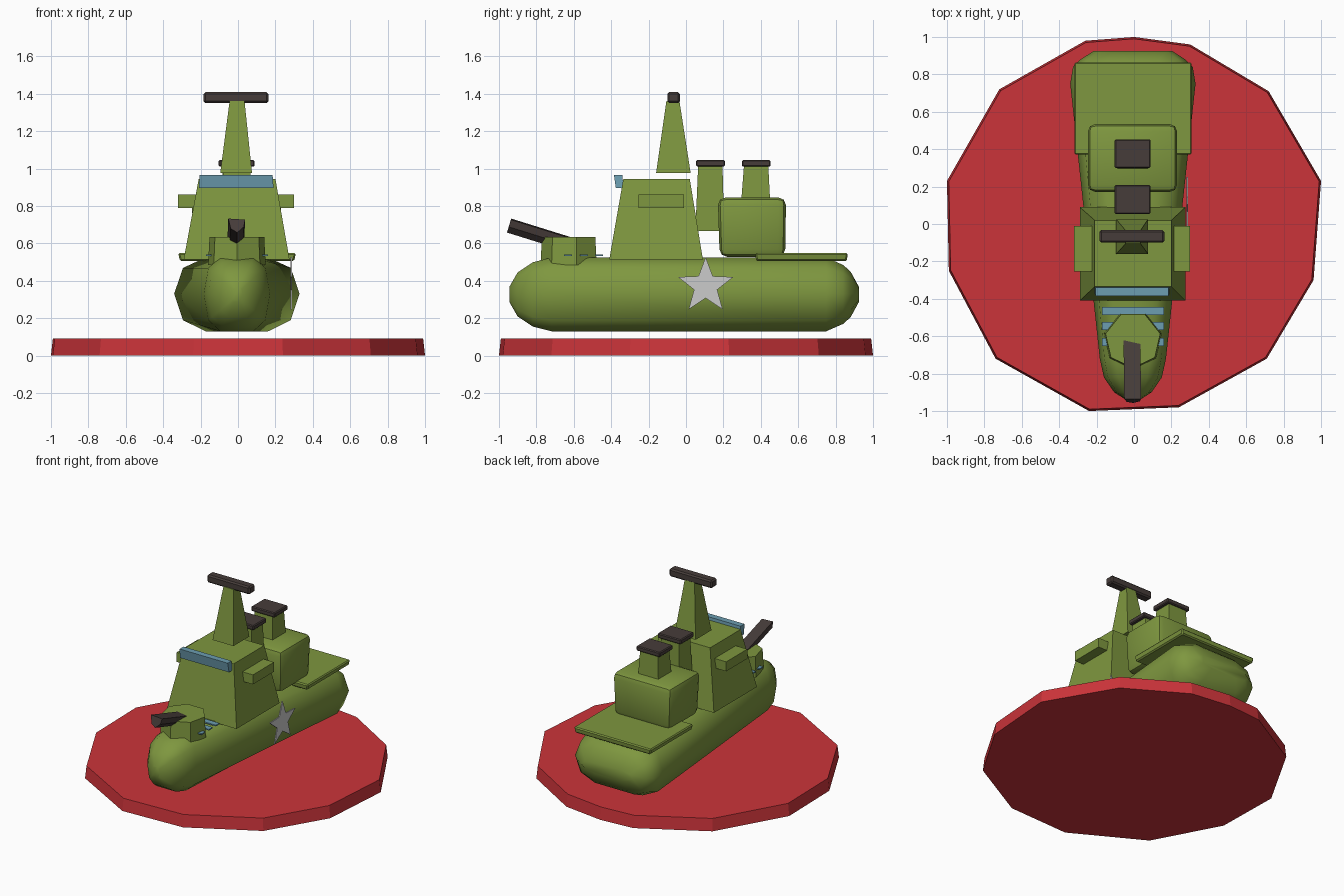
import bpy, bmesh, math
from mathutils import Vector

cube = bpy.data.objects.get("Cube")
if cube:
    bpy.data.objects.remove(cube, do_unlink=True)


def material(name, rgb):
    m = bpy.data.materials.new(name)
    m.use_nodes = True
    m.diffuse_color = (*rgb, 1)
    bsdf = next(n for n in m.node_tree.nodes if n.type == 'BSDF_PRINCIPLED')
    bsdf.inputs["Base Color"].default_value = (*rgb, 1)
    return m


GREEN = material("olive_green", (0.21, 0.31, 0.05))
RED = material("base_red", (0.60, 0.034, 0.042))
BROWN = material("dark_brown", (0.062, 0.046, 0.042))
BLUE = material("glass_blue", (0.15, 0.34, 0.44))
GREY = material("star_grey", (0.60, 0.60, 0.60))


def loft(name, rings, mat, smooth=0, bevel=0, segments=1):
    """Skin a stack of equal-length point rings and cap both ends."""
    bm = bmesh.new()
    loops = [[bm.verts.new(p) for p in ring] for ring in rings]
    n = len(loops[0])
    for a, b in zip(loops, loops[1:]):
        for i in range(n):
            j = (i + 1) % n
            bm.faces.new((a[i], a[j], b[j], b[i]))
    bm.faces.new(loops[0][::-1])
    bm.faces.new(loops[-1])
    if bevel:
        bmesh.ops.bevel(bm, geom=bm.edges[:], offset=bevel, segments=segments,
                        profile=0.5, affect='EDGES')
    bmesh.ops.recalc_face_normals(bm, faces=bm.faces[:])
    mesh = bpy.data.meshes.new(name)
    bm.to_mesh(mesh)
    bm.free()
    mesh.materials.append(mat)
    ob = bpy.data.objects.new(name, mesh)
    bpy.context.collection.objects.link(ob)
    if smooth:
        bpy.ops.object.select_all(action='DESELECT')
        ob.select_set(True)
        bpy.context.view_layer.objects.active = ob
        bpy.ops.object.shade_smooth_by_angle(angle=math.radians(smooth))
    return ob


def rect(x0, x1, y0, y1, z):
    return [(x0, y0, z), (x1, y0, z), (x1, y1, z), (x0, y1, z)]


def taper(name, low, high, z0, z1, mat, **kw):
    return loft(name, [rect(*low, z0), rect(*high, z1)], mat, **kw)


def box(name, x0, x1, y0, y1, z0, z1, mat, **kw):
    return taper(name, (x0, x1, y0, y1), (x0, x1, y0, y1), z0, z1, mat, **kw)


# Uneven disc base
rim = [(0, 1), (-.26, .98), (-.72, .72), (-1, .23), (-.99, -.25), (-.74, -.72),
       (-.24, -1), (.24, -.98), (.71, -.72), (.96, -.3), (1, .23), (.72, .71), (.3, .96)]
loft("base_disc", [[(x, y, 0) for x, y in rim],
                   [(x * .99, y * .99, .09) for x, y in rim]], RED)

# Hull: one cross-section scaled along the length, narrow at the bow
half = [(.5, 1), (.86, .72), (1, .02), (.86, -.7), (.5, -1)]
section = half + [(-x, z) for x, z in reversed(half)]
stations = [(-.945, .03, .2), (-.9, .10, .6), (-.82, .155, .87), (-.72, .177, 1),
            (.75, .335, 1), (.84, .32, .8), (.88, .28, .62), (.925, .21, .2)]
loft("hull", [[(x * w - .006, y, .327 + z * .197 * h) for x, z in section]
              for y, w, h in stations], GREEN, smooth=45)

# Stern deck
taper("stern_deck", (-.31, .30, .375, .86), (-.32, .31, .37, .865), .505, .548,
      GREEN, bevel=.008)

# Bridge with window band and side wings
taper("bridge", (-.29, .275, -.41, .09), (-.21, .20, -.335, .02), .515, .945, GREEN)
taper("bridge_window", (-.21, .19, -.375, -.335), (-.205, .185, -.385, -.34),
      .895, .965, BLUE)
box("bridge_wings", -.32, .30, -.255, -.01, .79, .86, GREEN)

# Mast and radar bar
taper("mast", (-.095, .075, -.16, .025), (-.045, .035, -.105, -.035), .975, 1.36, GREEN)
box("radar_bar", -.185, .163, -.1, -.033, 1.35, 1.408, BROWN, bevel=.01)

# Engine house with soft edges
taper("engine_house", (-.235, .22, .18, .53), (-.248, .232, .17, .535), .528, .845,
      GREEN, smooth=40, bevel=.04, segments=2)

# Funnels with caps
for name, y, foot in (("front", .13, .665), ("rear", .375, .82)):
    taper(name + "_funnel", (-.09, .075, y - .08, y + .075),
          (-.08, .065, y - .065, y + .065), foot, 1.015, GREEN)
    box(name + "_funnel_cap", -.103, .088, y - .076, y + .078, 1.01, 1.045,
        BROWN, bevel=.006)

# Gun turret and barrel
turret = []
for z, r in ((.485, .158), (.635, .15)):
    turret.append([(-.006 + r * math.cos(a), -.62 + r * math.sin(a), z)
                   for a in (math.tau * (i + .25) / 7 for i in range(7))])
loft("gun_turret", turret, GREEN)

back, tip = Vector((-.008, -.63, .60)), Vector((-.004, -.945, .698))
up = Vector((0, .3, 1)).normalized()
profile = [(-.048, .036), (.042, .03), (.035, -.01), (0, -.042), (-.035, -.02)]
loft("gun_barrel", [[p + Vector((x, 0, 0)) + up * z for x, z in profile]
                    for p in (back, tip)], BROWN)

# Foredeck slats
for i, y in enumerate((-.465, -.545, -.63)):
    box("foredeck_slat_%d" % (i + 1), -.172, .16, y - .021, y + .021, .532, .541, BLUE)

# Side star plate
points = []
for i in range(10):
    r = .155 if i % 2 == 0 else .065
    a = math.tau * i / 10
    points.append((.105 + r * math.sin(a), .372 + r * math.cos(a)))
loft("side_star", [[(x, y, z) for y, z in points] for x in (.282, .29)], GREY)
